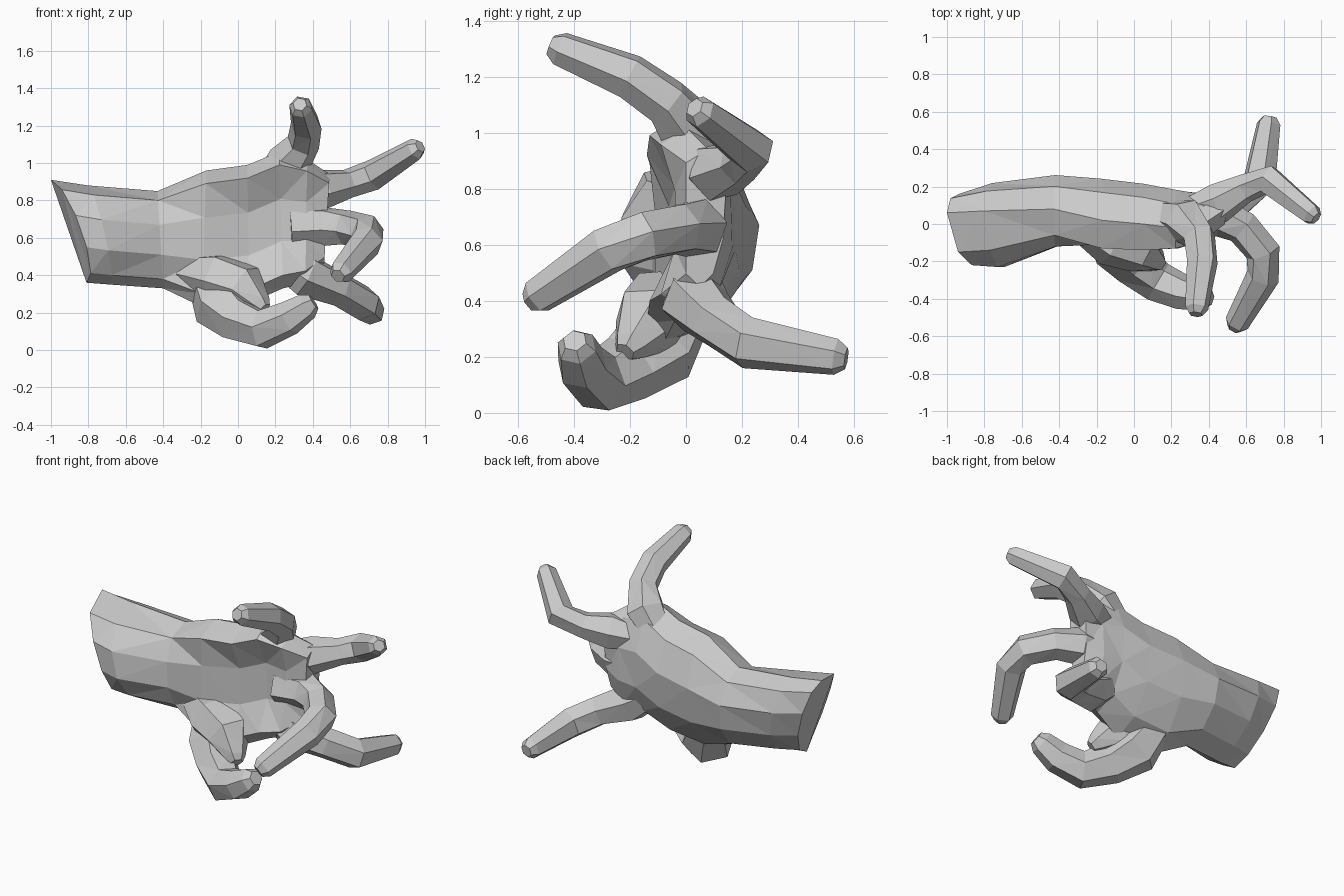
import bpy, bmesh
from math import sin, cos, pi
from mathutils import Vector

if "Cube" in bpy.data.objects:
    bpy.data.objects.remove(bpy.data.objects["Cube"])


def loft(name, rings):
    """Skin a list of equal-sized vertex rings and close both ends."""
    bm = bmesh.new()
    loops = [[bm.verts.new(p) for p in r] for r in rings]
    n = len(loops[0])
    for a, b in zip(loops, loops[1:]):
        for i in range(n):
            j = (i + 1) % n
            bm.faces.new((a[i], a[j], b[j], b[i]))
    bm.faces.new(loops[0])
    bm.faces.new(loops[-1])
    bmesh.ops.triangulate(bm, faces=bm.faces[:])
    bmesh.ops.recalc_face_normals(bm, faces=bm.faces[:])
    me = bpy.data.meshes.new(name)
    bm.to_mesh(me)
    bm.free()
    ob = bpy.data.objects.new(name, me)
    bpy.context.collection.objects.link(ob)
    return ob


def finger(name, path, sides=6):
    """Tapered tube; each path entry is x, y, z, radius. Tip is blunted."""
    pts = [Vector(p[:3]) for p in path]
    rad = [p[3] for p in path]
    tip = (pts[-1] - pts[-2]).normalized()
    pts.append(pts[-1] + tip * rad[-1] * 0.6)
    rad.append(rad[-1] * 0.6)
    side, rings = None, []
    for i, p in enumerate(pts):
        t = (pts[min(i + 1, len(pts) - 1)] - pts[max(i - 1, 0)]).normalized()
        side = side or Vector((0.3, 0.4, 1))
        side = (side - t * side.dot(t)).normalized()
        up = t.cross(side)
        rings.append([p + (side * cos(a) + up * sin(a)) * rad[i] * 1.05
                      for a in (2 * pi * k / sides for k in range(sides))])
    return loft(name, rings)


# Wrist and palm sections: x top, x bottom, z top, z bottom,
# y top edge, y bottom edge, y back, y front, y front rim
sections = [
    (-1.0, -0.81, 0.91, 0.36, 0.06, -0.06, 0.15, -0.22, -0.15),
    (-0.8, -0.68, 0.88, 0.35, 0.07, -0.05, 0.21, -0.23, -0.14),
    (-0.43, -0.4, 0.85, 0.33, 0.08, 0, 0.26, -0.12, -0.06),
    (-0.17, -0.19, 0.96, 0.23, 0.02, -0.08, 0.24, -0.11, -0.13),
    (0.05, 0.06, 0.99, 0.25, 0, -0.08, 0.215, -0.06, -0.14),
    (0.22, 0.24, 1.06, 0.33, -0.02, -0.04, 0.19, -0.04, -0.13),
    (0.37, 0.36, 1.02, 0.36, 0, 0.02, 0.17, -0.04, -0.09),
    (0.49, 0.46, 0.94, 0.45, 0.08, 0.05, 0.14, 0, 0),
]
rings = []
for xt, xb, zt, zb, yt, yb, back, front, rim in sections:
    slant = max(0, -0.65 - xt) * 0.2      # wrist end faces slightly forward
    ring = []
    for k in range(10):
        a = 2 * pi * k / 10
        f = 0.5 + 0.5 * cos(a)
        s = sin(a)
        y = yb + (yt - yb) * f
        if k in (7, 8):
            y = front
        elif k in (6, 9):
            y = rim
        elif 0 < k < 5:
            y += s * (back - (yt + yb) / 2)
        ring.append((xb + (xt - xb) * f + slant * max(0, -s), y,
                     zb + (zt - zb) * f))
    rings.append(ring)
hand = loft("hand", rings)

# Thumb and its web
thumb = finger("thumb", [(-0.18, 0.02, 0.42, 0.1), (-0.09, -0.1, 0.24, 0.15),
                         (0, -0.21, 0.16, 0.12), (0.13, -0.31, 0.11, 0.105),
                         (0.27, -0.37, 0.17, 0.09), (0.37, -0.39, 0.235, 0.07)])
web = finger("thumb_web", [(-0.32, 0.02, 0.42, 0.08), (-0.12, -0.08, 0.38, 0.14),
                           (0.03, -0.13, 0.33, 0.13), (0.12, -0.2, 0.24, 0.06)])

# Four fingers
first = finger("first_finger", [(0.14, 0.05, 0.86, 0.08), (0.27, 0.02, 1, 0.115),
                                (0.35, -0.07, 1.11, 0.085), (0.365, -0.2, 1.2, 0.08),
                                (0.335, -0.45, 1.3, 0.06)])
second = finger("second_finger", [(0.28, 0.06, 0.84, 0.07), (0.45, 0.11, 0.86, 0.105),
                                  (0.59, 0.19, 0.89, 0.075), (0.72, 0.235, 0.935, 0.08),
                                  (0.95, 0.05, 1.075, 0.057)])
third = finger("third_finger", [(0.28, 0.03, 0.65, 0.11), (0.46, 0.04, 0.66, 0.105),
                                (0.58, -0.02, 0.655, 0.09), (0.69, -0.15, 0.63, 0.09),
                                (0.69, -0.28, 0.58, 0.085), (0.55, -0.53, 0.415, 0.063)])
little = finger("little_finger", [(0.2, 0.03, 0.5, 0.08), (0.36, 0.03, 0.4, 0.115),
                                  (0.54, 0.11, 0.325, 0.09), (0.67, 0.22, 0.25, 0.09),
                                  (0.72, 0.535, 0.2, 0.063)])

# Merge everything into one flat-shaded skin
bpy.context.view_layer.objects.active = hand
for d in (web, thumb, first, second, third, little):
    m = hand.modifiers.new("join_" + d.name, "BOOLEAN")
    m.operation = "UNION"
    m.solver = "EXACT"
    m.object = d
    bpy.ops.object.modifier_apply(modifier=m.name)
    bpy.data.objects.remove(d)
